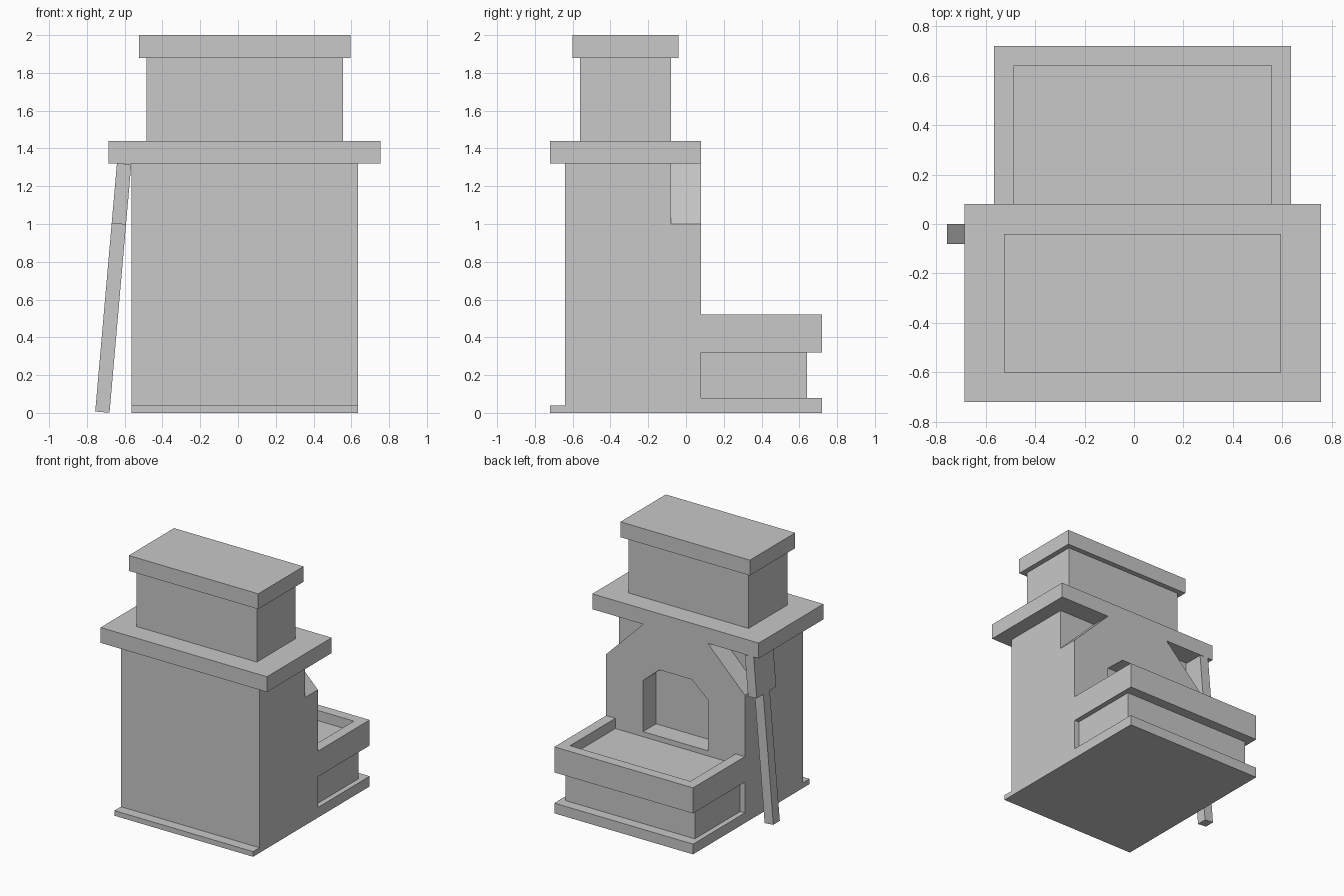
import bpy, bmesh, math
from mathutils import Matrix, Vector

if "Cube" in bpy.data.objects:
    bpy.data.objects.remove(bpy.data.objects["Cube"])

CENTRE = 0.035   # x of the masonry's plane of symmetry

stone = bpy.data.materials.new("plain_grey")
stone.use_nodes = True
GREY = (0.58, 0.58, 0.58, 1)
stone.diffuse_color = GREY
stone.node_tree.nodes["Principled BSDF"].inputs["Base Color"].default_value = GREY


def finish(name, bm, x=CENTRE):
    bmesh.ops.recalc_face_normals(bm, faces=bm.faces)
    mesh = bpy.data.meshes.new(name)
    bm.to_mesh(mesh)
    bm.free()
    mesh.materials.append(stone)
    obj = bpy.data.objects.new(name, mesh)
    obj.location.x = x
    bpy.context.collection.objects.link(obj)
    return obj


def box(name, half_width, y, z):
    """Box symmetric in x, spanning the given y and z ranges."""
    bm = bmesh.new()
    size = Matrix.Diagonal((2 * half_width, y[1] - y[0], z[1] - z[0], 1))
    middle = Matrix.Translation((0, sum(y) / 2, sum(z) / 2))
    bmesh.ops.create_cube(bm, size=1, matrix=middle @ size)
    return finish(name, bm)


def mirrored_prism(name, points, push):
    """Extrude half an outline and mirror it, leaving no inner wall at x = 0."""
    bm = bmesh.new()
    face = bm.faces.new([bm.verts.new(p) for p in points])
    extruded = bmesh.ops.extrude_face_region(bm, geom=[face], use_keep_orig=True)
    moved = [g for g in extruded["geom"] if isinstance(g, bmesh.types.BMVert)]
    bmesh.ops.translate(bm, verts=moved, vec=Vector(push))
    bmesh.ops.recalc_face_normals(bm, faces=bm.faces)
    inner = [f for f in bm.faces if all(abs(v.co.x) < 1e-5 for v in f.verts)]
    bmesh.ops.delete(bm, geom=inner, context='FACES')
    obj = finish(name, bm)
    obj.modifiers.new("Mirror", 'MIRROR')
    return obj


# Main body, foot and stacked chimney
box("main_body", 0.60, (-0.64, -0.08), (0, 1.32))
box("front_foot", 0.60, (-0.72, -0.64), (0, 0.04))
box("mantel_slab", 0.72, (-0.72, 0.08), (1.32, 1.44))
box("chimney", 0.52, (-0.56, -0.08), (1.44, 1.88))
box("chimney_cap", 0.56, (-0.60, -0.04), (1.88, 2.0))

# Hearth wall with sloped shoulders and a niche with clipped corners
outline = [(0, 0), (0.60, 0), (0.60, 1.0), (0.28, 1.32), (0, 1.32),
           (0, 1.0), (0.14, 1.0), (0.28, 0.88), (0.28, 0.48), (0, 0.48)]
mirrored_prism("hearth_wall", [(x, -0.08, z) for x, z in outline], (0, 0.16, 0))

# Raised hearth: plinth, bed and three-sided rim
box("hearth_plinth", 0.60, (0.08, 0.72), (0, 0.08))
box("hearth_bed", 0.56, (0.08, 0.64), (0.08, 0.44))
rim = [(0, 0.72), (0.60, 0.72), (0.60, 0.08), (0.52, 0.08), (0.52, 0.64), (0, 0.64)]
mirrored_prism("hearth_rim", [(x, y, 0.32) for x, y in rim], (0, 0, 0.20))

# Tool leaning against the side
for name, y, z in (("tool_handle", (-0.08, 0), (0, 1.0)),
                   ("tool_head", (-0.16, 0.08), (1.0, 1.32))):
    part = box(name, 0.038, y, z)
    part.location = (-0.718, 0, 0.004)
    part.rotation_euler.y = math.radians(5)
